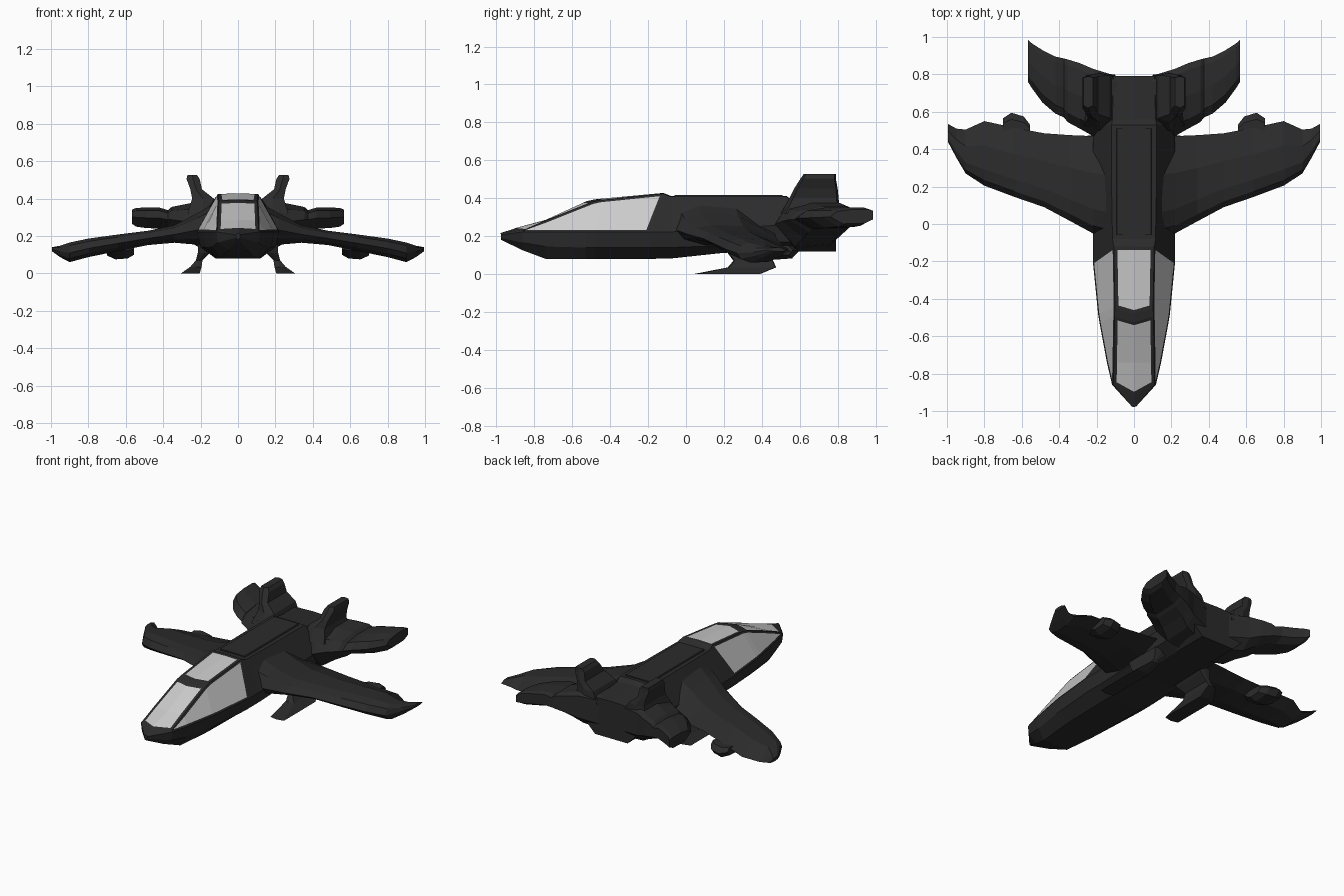
import bpy, bmesh


def material(name, v):
    m = bpy.data.materials.new(name)
    m.diffuse_color = (v, v, v, 1)
    return m


HULL, GLASS = material("dark_hull", 0.024), material("pale_glass", 0.6)


def loft(name, rings, mirror=True, panes=()):
    """Skin closed rings; panes = (face groups as (segment, side), inset width)."""
    bm = bmesh.new()
    rows = [[bm.verts.new(p) for p in r] for r in rings]
    n = len(rows[0])
    faces = {}
    for s, (a, b) in enumerate(zip(rows, rows[1:])):
        for i in range(n):
            j = (i + 1) % n
            faces[s, i] = bm.faces.new((a[i], a[j], b[j], b[i]))
    bm.faces.new(rows[0][::-1])
    bm.faces.new(rows[-1])
    bmesh.ops.recalc_face_normals(bm, faces=bm.faces)
    for keys, width in panes:
        group = [faces[k] for k in keys]
        bmesh.ops.inset_region(bm, faces=group, thickness=width, use_even_offset=True)
        for f in group:
            f.material_index = 1
    me = bpy.data.meshes.new(name)
    bm.to_mesh(me)
    bm.free()
    me.materials.append(HULL)
    me.materials.append(GLASS)
    ob = bpy.data.objects.new(name, me)
    bpy.context.collection.objects.link(ob)
    if mirror:
        ob.modifiers.new("Mirror", 'MIRROR').use_mirror_merge = False
    return ob


def span(stations, profile):
    """Rings along x from (x, y0, y1, z0, z1) and a unit profile."""
    return [[(x, y0 + u * (y1 - y0), z0 + v * (z1 - z0)) for u, v in profile]
            for x, y0, y1, z0, z1 in stations]


def upright(levels, taper):
    """Six-sided blade rings along z from (z, x_in, x_out, y0, y1)."""
    rings = []
    for z, a, b, y0, y1 in levels:
        m, q = (a + b) / 2, (y1 - y0) * taper
        rings.append([(m, y0, z), (b, y0 + q, z), (b, y1 - q / 2, z),
                      (m, y1, z), (a, y1 - q / 2, z), (a, y0 + q, z)])
    return rings


# Fuselage: y centre, y top edge, y waist, then half width and height of
# the top edge, waist, chine and keel
SECTIONS = [
    (-.98, -.975, -.975, .008, .212, .012, .207, .010, .190, .006, .180),
    (-.915, -.855, -.86, .110, .232, .117, .222, .108, .165, .050, .125),
    (-.74, -.74, -.74, .108, .282, .145, .222, .135, .145, .090, .080),
    (-.525, -.495, -.53, .104, .380, .184, .222, .172, .140, .112, .080),
    (-.48, -.45, -.48, .102, .390, .192, .222, .178, .140, .115, .080),
    (-.12, -.12, -.20, .108, .424, .220, .222, .200, .140, .120, .080),
    (-.08, -.08, -.08, .115, .408, .220, .222, .200, .140, .120, .082),
    (.20, .20, .20, .120, .408, .220, .240, .200, .150, .120, .112),
    (.53, .53, .53, .120, .408, .220, .260, .200, .170, .120, .120),
    (.56, .56, .56, .115, .385, .220, .260, .200, .170, .120, .120),
    (.79, .79, .79, .110, .365, .200, .270, .190, .190, .120, .120),
]
rings = []
for yc, yt, ym, wt, zt, wm, zm, wl, zl, wb, zb in SECTIONS:
    half = [(wt, yt, zt), (wm, ym, zm), (wl, ym, zl), (wb, ym, zb)]
    rings.append([(0, yc, zt + .004)] + half + [(-x, y, z) for x, y, z in half[::-1]])
# Canopy panes: two on top, one long one on each side
loft("fuselage", rings, mirror=False, panes=[
    ([(1, 0), (1, 8), (2, 0), (2, 8)], .017),
    ([(4, 0), (4, 8)], .019),
    ([(s, 1) for s in (1, 2, 3, 4)], .013),
    ([(s, 7) for s in (1, 2, 3, 4)], .013)])

# Raised back panel
loft("spine_panel", [[(-w, y, .39), (w, y, .39), (w - .01, y, z), (-w + .01, y, z)]
                     for y, w, z in [(-.06, .10, .418), (.51, .10, .418)]], mirror=False)

# Drooping main wings with hooked tips
AIRFOIL = [(0, .48), (.08, .85), (.25, 1), (.62, .95), (1, .35), (.7, .06), (.3, .02), (.08, .2)]
loft("main_wing", span([
    (.15, -.07, .47, .15, .36), (.22, -.05, .47, .15, .32), (.34, .015, .475, .162, .258),
    (.48, .09, .485, .150, .228), (.64, .145, .515, .118, .208), (.80, .205, .55, .085, .186),
    (.90, .27, .505, .058, .165), (.95, .355, .51, .085, .148), (.995, .44, .535, .118, .140),
], AIRFOIL))

# Swept tailplanes with a stepped panel line and blunt trailing edge
TAIL = [(0, .5), (.15, .85), (.5, 1), (.9, 1), (1, .92), (1, .3), (.82, .05), (.3, 0)]
loft("tailplane", span([
    (.09, .48, .79, .12, .37), (.22, .47, .83, .145, .382), (.29, .51, .86, .19, .368),
    (.355, .545, .88, .22, .355), (.375, .57, .885, .235, .338), (.42, .59, .895, .24, .352),
    (.49, .65, .93, .242, .352), (.545, .725, .965, .25, .350), (.567, .76, .985, .265, .340),
], TAIL))

# Upper fins, flaring outward
loft("upper_fin", upright([
    (.32, .10, .27, .50, .81), (.40, .13, .245, .545, .805), (.45, .193, .255, .57, .80),
    (.505, .205, .275, .605, .79), (.527, .22, .270, .62, .79)], .08))

# Lower fins with forward-swept feet
loft("lower_fin", upright([
    (.16, .11, .215, .20, .46), (.11, .15, .215, .22, .46), (.07, .19, .225, .25, .46),
    (.035, .195, .255, .22, .475), (0, .205, .305, .04, .39)], .03))

# Small pods under the rear of each wing
POD = [(0, .6), (.2, 1), (.85, 1), (1, .6), (.85, .1), (.4, 0)]
loft("wing_pod", span([
    (.555, .38, .53, .10, .15), (.59, .36, .575, .08, .15),
    (.655, .36, .595, .075, .15), (.70, .40, .565, .095, .15)], POD))
